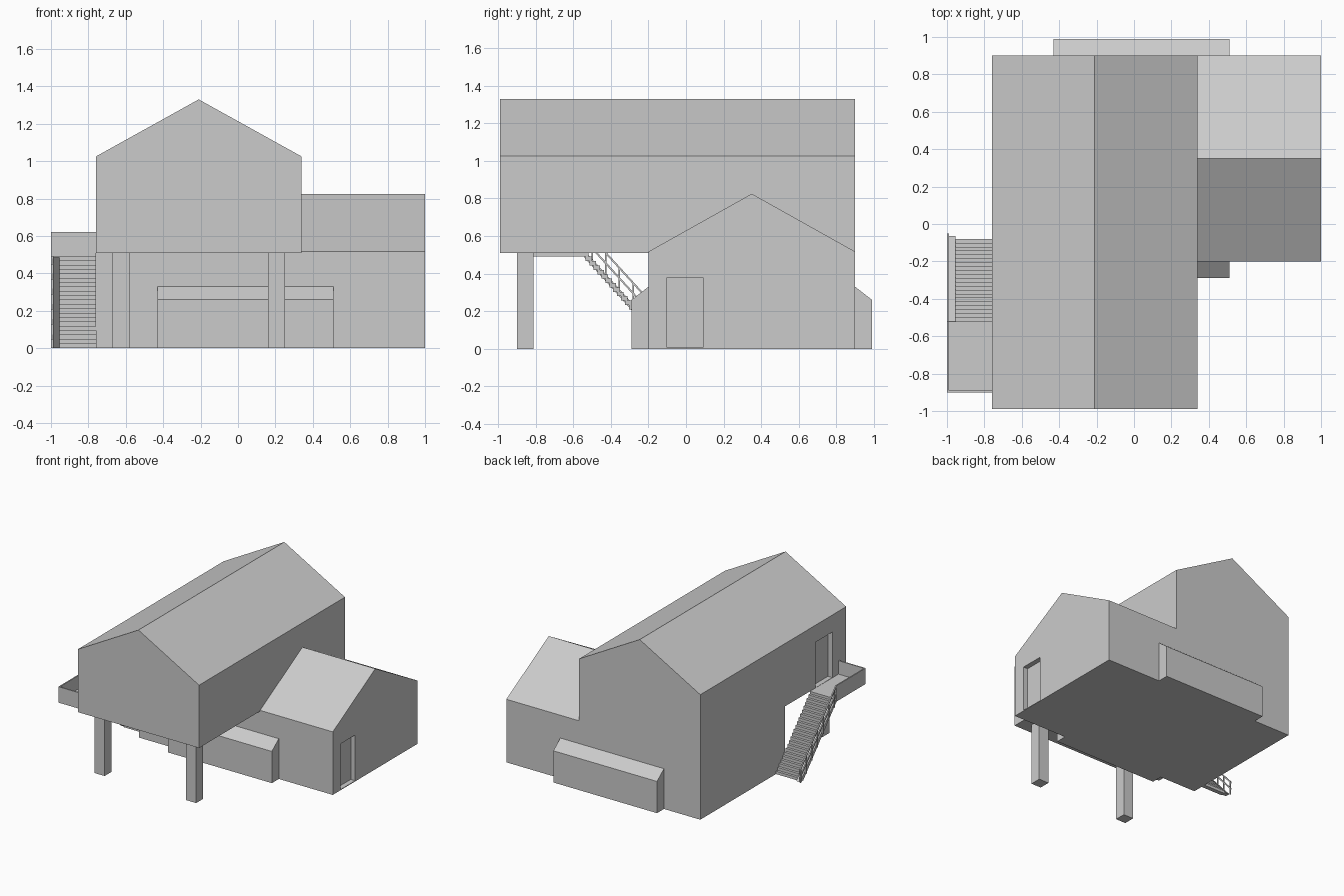
import bpy, bmesh
from mathutils import Vector

if "Cube" in bpy.data.objects:
    bpy.data.objects.remove(bpy.data.objects["Cube"])

grey = bpy.data.materials.new("plain grey")
grey.diffuse_color = (0.6, 0.6, 0.6, 1)
grey.use_nodes = True
grey.node_tree.nodes["Principled BSDF"].inputs["Base Color"].default_value = grey.diffuse_color


def prism(name, profile, axis, a, b):
    """Extrude a 2D profile along x (profile = y,z) or along y (profile = x,z)."""
    def point(p, t):
        return (t, p[0], p[1]) if axis == "x" else (p[0], t, p[1])
    bm = bmesh.new()
    face = bm.faces.new([bm.verts.new(point(p, a)) for p in profile])
    ext = bmesh.ops.extrude_face_region(bm, geom=[face])["geom"]
    bmesh.ops.translate(bm, vec=Vector(point((0, 0), b - a)),
                        verts=[e for e in ext if isinstance(e, bmesh.types.BMVert)])
    bmesh.ops.recalc_face_normals(bm, faces=bm.faces)
    mesh = bpy.data.meshes.new(name)
    bm.to_mesh(mesh)
    bm.free()
    mesh.materials.append(grey)
    ob = bpy.data.objects.new(name, mesh)
    bpy.context.collection.objects.link(ob)
    return ob


def box(name, x0, x1, y0, y1, z0, z1):
    return prism(name, [(y0, z0), (y1, z0), (y1, z1), (y0, z1)], "x", x0, x1)


def recess(ob, cutter):
    """Cut a doorway niche, then remove the cutter."""
    cutter.hide_render = True
    mod = ob.modifiers.new("doorway", "BOOLEAN")
    mod.operation = "DIFFERENCE"
    mod.solver = "EXACT"
    mod.object = cutter
    bpy.context.view_layer.objects.active = ob
    bpy.ops.object.modifier_apply(modifier=mod.name)
    bpy.data.objects.remove(cutter)


# Raised main storey with gable roof along y
upper = prism("upper_storey", [(-0.76, 0.51), (0.34, 0.51), (0.34, 1.025),
                               (-0.21, 1.33), (-0.76, 1.025)], "y", -0.99, 0.90)
recess(upper, box("upper_door_cutter", -0.9, -0.72, -0.81, -0.59, 0.512, 0.885))

# Ground floor below it, and the gabled side wing
box("ground_floor", -0.76, 0.34, -0.20, 0.90, 0, 0.51)
wing = prism("side_wing", [(-0.20, 0), (0.90, 0), (0.90, 0.517), (0.35, 0.825),
                           (-0.20, 0.517)], "x", 0.34, 1.0)
recess(wing, box("wing_door_cutter", 0.96, 1.1, -0.10, 0.09, 0.006, 0.38))

# Lean-to bays on the front and back of the ground floor
for side, wall, out in (("front", -0.20, -0.29), ("back", 0.90, 0.99)):
    prism(side + "_bay", [(wall, 0), (out, 0), (out, 0.26), (wall, 0.33)], "x", -0.43, 0.51)

# Columns under the overhang
for side, x in (("left", -0.67), ("right", 0.16)):
    box(side + "_column", x, x + 0.09, -0.90, -0.81, 0, 0.51)

# Balcony with solid parapet
box("balcony_floor", -0.99, -0.76, -0.89, -0.52, 0.49, 0.51)
box("balcony_outer_parapet", -1.0, -0.99, -0.90, -0.52, 0.49, 0.62)
box("balcony_front_parapet", -0.99, -0.76, -0.90, -0.89, 0.49, 0.62)

# Stair: treads, stringer and railing follow one slope line
TOP, BOTTOM, STEPS = -0.52, -0.08, 21


def slope(y):
    return 0.5 - 1.1 * (y - TOP)


run, rise = (BOTTOM - TOP) / STEPS, 0.49 / STEPS
for i in range(STEPS):
    y, z = TOP + i * run, 0.49 - i * rise
    box(f"tread_{i + 1}", -0.955, -0.76, y - 0.014, y + run, z - rise, z)

prism("stringer", [(TOP, 0.5), (-0.065, 0), (-0.105, 0), (-0.54, 0.485), (-0.54, 0.5)],
      "x", -0.99, -0.955)

for name, h in (("top_rail", 0.12), ("middle_rail", 0.065)):
    y0, y1 = TOP, -0.05
    prism(name, [(y0, slope(y0) + h), (y1, slope(y1) + h),
                 (y1, slope(y1) + h - 0.014), (y0, slope(y0) + h - 0.014)],
          "x", -1.0, -0.99)

for i in range(7):
    y = -0.50 + i * 0.073
    box(f"rail_post_{i + 1}", -1.0, -0.99, y - 0.004, y + 0.004,
        max(0, slope(y) - 0.03), slope(y) + 0.11)
